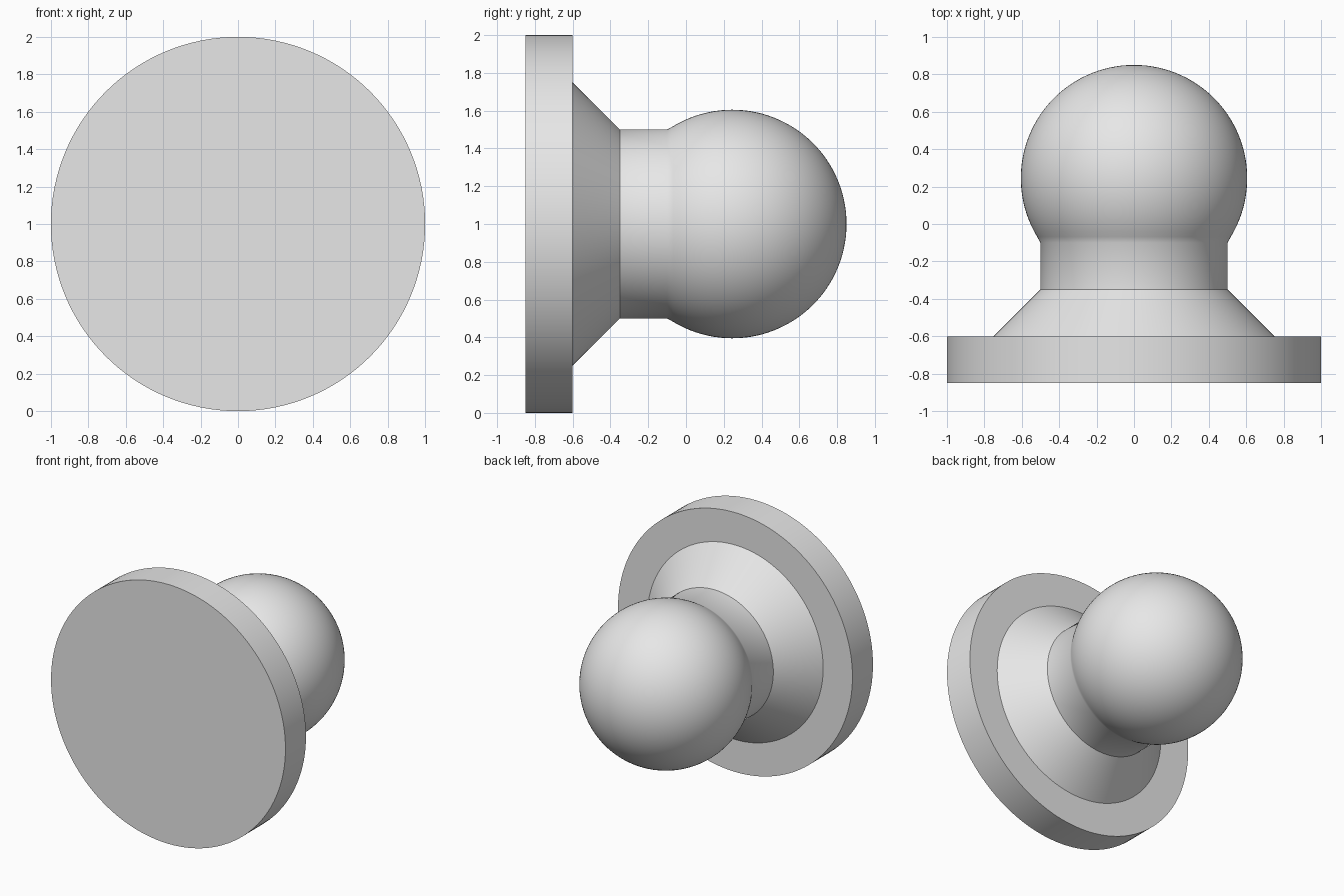
import bpy
import bmesh
import math
from mathutils import Matrix, Vector

if "Cube" in bpy.data.objects:
    bpy.data.objects.remove(bpy.data.objects["Cube"], do_unlink=True)

SEGMENTS = 128
CENTRE_Z = 1.0
BALL_Y, BALL_RADIUS = 0.245, 0.605
NECK_RADIUS = 0.5

# Plain grey finish
grey = bpy.data.materials.new("plain_grey")
grey.use_nodes = True
colour = (0.8, 0.8, 0.8, 1)
grey.diffuse_color = colour
grey.node_tree.nodes["Principled BSDF"].inputs["Base Color"].default_value = colour


def lathe(name, profile):
    """Revolve (radius, y) points about the horizontal axis of the knob."""
    bm = bmesh.new()
    verts = [bm.verts.new((r, y, 0)) for r, y in profile]
    edges = [bm.edges.new(pair) for pair in zip(verts, verts[1:])]
    bmesh.ops.spin(bm, geom=verts + edges, cent=(0, 0, 0), axis=(0, 1, 0),
                   angle=math.tau, steps=SEGMENTS)
    bmesh.ops.remove_doubles(bm, verts=bm.verts, dist=1e-4)
    bmesh.ops.recalc_face_normals(bm, faces=bm.faces)
    bm.transform(Matrix.Translation(Vector((0, 0, CENTRE_Z))))
    mesh = bpy.data.meshes.new(name)
    bm.to_mesh(mesh)
    bm.free()
    mesh.materials.append(grey)
    obj = bpy.data.objects.new(name, mesh)
    bpy.context.collection.objects.link(obj)
    bpy.ops.object.select_all(action="DESELECT")
    obj.select_set(True)
    bpy.context.view_layer.objects.active = obj
    bpy.ops.object.shade_smooth_by_angle(angle=math.radians(30))
    return obj


# Flat round plate, tapered collar and straight neck
base = [(0, -0.85), (1, -0.85), (1, -0.6), (0.75, -0.6),
        (NECK_RADIUS, -0.35), (NECK_RADIUS, -0.1)]

# Ball, from where it meets the neck round to its pole
start = math.asin(NECK_RADIUS / BALL_RADIUS)
steps = 40
ball = []
for i in range(steps + 1):
    a = start + (math.pi - start) * i / steps
    ball.append((BALL_RADIUS * math.sin(a), BALL_Y - BALL_RADIUS * math.cos(a)))

# The whole knob is one continuous turned solid
lathe("ball_knob", base + ball[1:])
